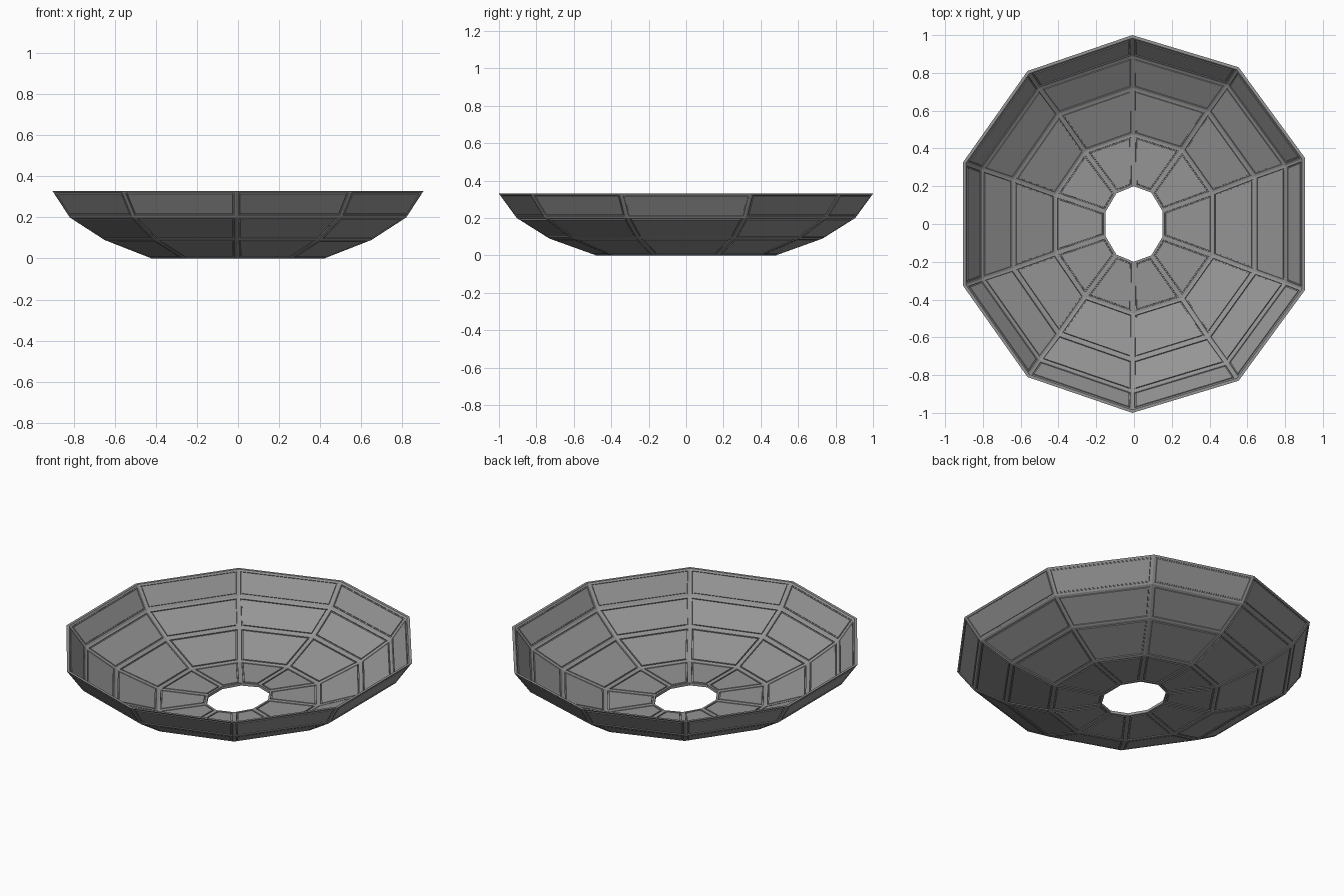
import bpy
import bmesh

cube = bpy.data.objects.get("Cube")
if cube:
    bpy.data.objects.remove(cube)

grey = bpy.data.materials.new("mid grey")
grey.use_nodes = True
colour = (0.30, 0.30, 0.30, 1)
grey.diffuse_color = colour
grey.node_tree.nodes["Principled BSDF"].inputs["Base Color"].default_value = colour

# Ten-sided plan, slightly uneven, mirrored from back to front
half = [(1, 0.35), (0.612, 0.83), (-0.01, 1), (-0.623, 0.81), (-1, 0.327)]
plan = half + [(x, -y) for x, y in reversed(half)]

# Wall section as (x radius, y radius, height): outside going down, inside going up
outside = [(0.905, 1, 0.33), (0.82, 0.905, 0.20), (0.65, 0.73, 0.09),
           (0.42, 0.48, 0), (0.15, 0.2, 0)]
inside = [(0.15, 0.2, 0.016), (0.416, 0.475, 0.016), (0.64, 0.72, 0.105),
          (0.805, 0.889, 0.21), (0.89, 0.984, 0.33)]
section = outside + inside

bm = bmesh.new()
rings = [[bm.verts.new((rx * x, ry * y, z)) for x, y in plan] for rx, ry, z in section]

# Loft the closed wall section around the plan
panels = []
count = len(plan)
for i, ring in enumerate(rings):
    following = rings[(i + 1) % len(rings)]
    for j in range(count):
        k = (j + 1) % count
        face = bm.faces.new((ring[j], ring[k], following[k], following[j]))
        if i not in (len(outside) - 1, len(section) - 1):
            panels.append(face)
bmesh.ops.recalc_face_normals(bm, faces=bm.faces[:])

# Frame strips, then a sunken groove, then a panel flush with the frame
for width, depth in ((0.012, 0), (0.001, -0.006), (0.005, 0), (0.001, 0.006)):
    bmesh.ops.inset_individual(bm, faces=panels, thickness=width, depth=depth,
                               use_even_offset=True)

mesh = bpy.data.meshes.new("panelled_dish")
bm.to_mesh(mesh)
bm.free()
mesh.materials.append(grey)
dish = bpy.data.objects.new("panelled_dish", mesh)
bpy.context.collection.objects.link(dish)
